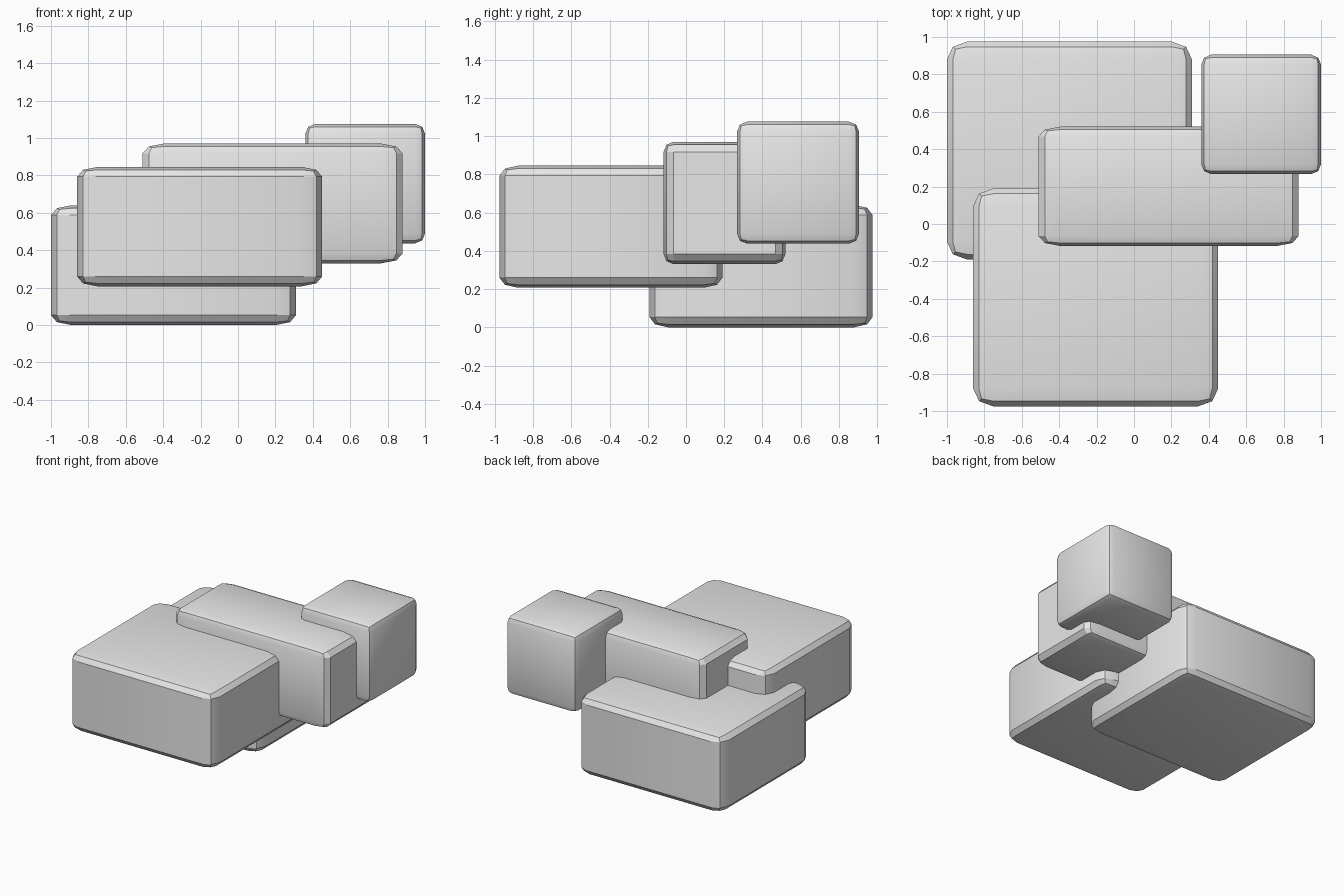
import bpy
import bmesh
import math
from mathutils import Vector

old = bpy.data.objects.get("Cube")
if old:
    bpy.data.objects.remove(old, do_unlink=True)

# One plain grey for everything
grey = bpy.data.materials.new("plain grey")
grey.use_nodes = True
grey.diffuse_color = (0.8, 0.8, 0.8, 1)
grey.node_tree.nodes["Principled BSDF"].inputs["Base Color"].default_value = (0.8, 0.8, 0.8, 1)


def rounded_block(name, low, high):
    """Bevelled unit cube stretched to fill the box, so the bevel stretches too."""
    low, high = Vector(low), Vector(high)
    bm = bmesh.new()
    bmesh.ops.create_cube(bm, size=1)
    bmesh.ops.bevel(bm, geom=bm.edges[:], offset=0.082, offset_type='OFFSET',
                    segments=2, profile=0.5, affect='EDGES')
    bmesh.ops.scale(bm, vec=high - low, verts=bm.verts)
    bmesh.ops.recalc_face_normals(bm, faces=bm.faces)
    mesh = bpy.data.meshes.new(name)
    bm.to_mesh(mesh)
    bm.free()
    mesh.materials.append(grey)
    block = bpy.data.objects.new(name, mesh)
    block.location = (low + high) / 2
    bpy.context.collection.objects.link(block)
    bpy.ops.object.select_all(action='DESELECT')
    block.select_set(True)
    bpy.context.view_layer.objects.active = block
    bpy.ops.object.shade_smooth_by_angle(angle=math.radians(30))


# Two wide slabs, a long bar across them, and a small cube at its end
rounded_block("back_slab", (-1.0, -0.19, 0.0), (0.31, 0.975, 0.64))
rounded_block("front_slab", (-0.86, -0.975, 0.207), (0.45, 0.19, 0.845))
rounded_block("middle_bar", (-0.51, -0.117, 0.33), (0.88, 0.52, 0.97))
rounded_block("corner_cube", (0.36, 0.267, 0.437), (1.0, 0.905, 1.075))
